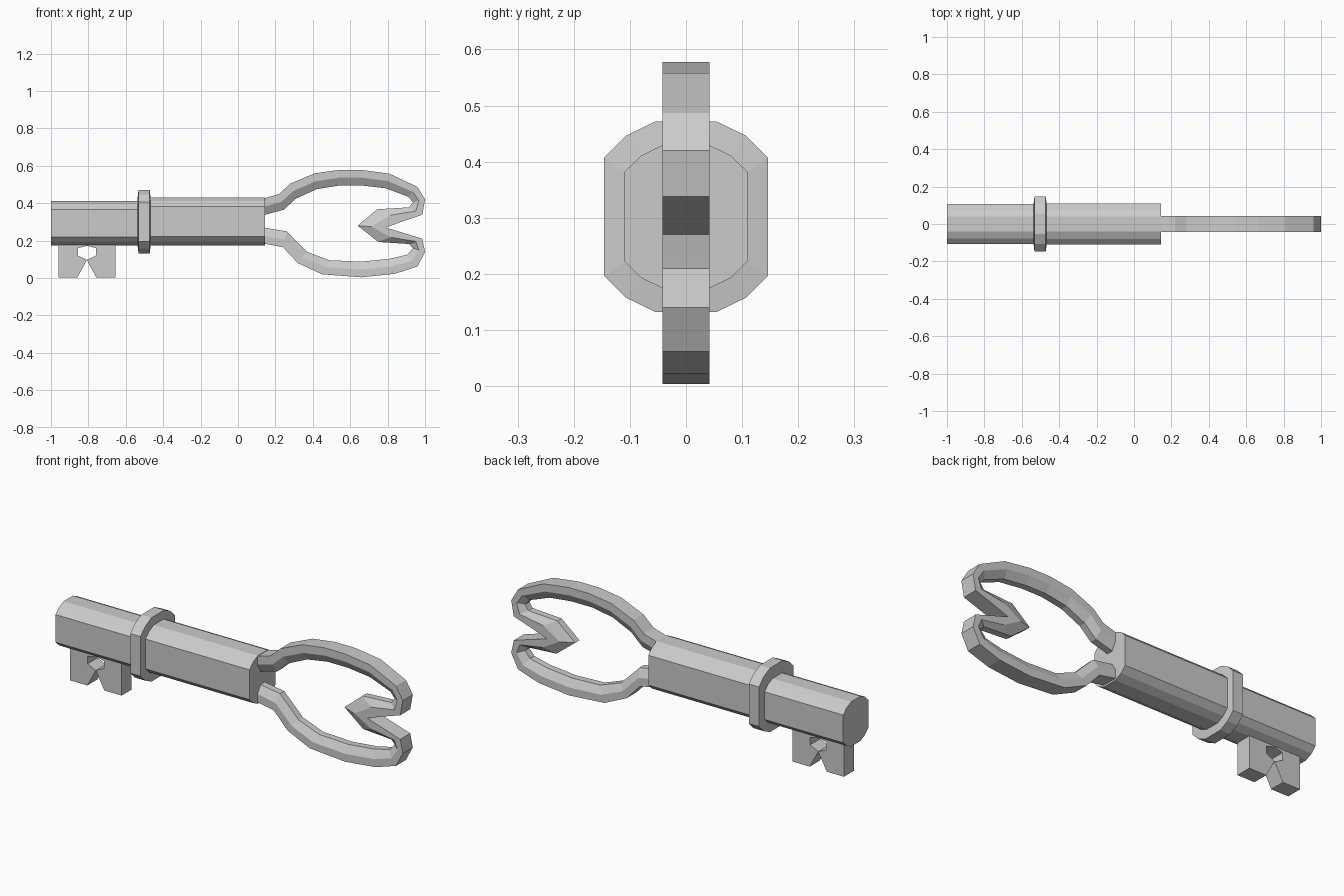
import bpy, bmesh

if "Cube" in bpy.data.objects:
    bpy.data.objects.remove(bpy.data.objects["Cube"])


def make_object(name, verts, faces):
    mesh = bpy.data.meshes.new(name)
    mesh.from_pydata(verts, [], faces)
    bm = bmesh.new()
    bm.from_mesh(mesh)
    bmesh.ops.recalc_face_normals(bm, faces=bm.faces)
    bm.to_mesh(mesh)
    bm.free()
    obj = bpy.data.objects.new(name, mesh)
    bpy.context.collection.objects.link(obj)
    return obj


def loft(name, rings):
    """Bridge equal-sized rings of points and cap both ends."""
    n = len(rings[0])
    verts = [p for ring in rings for p in ring]
    faces = [(r * n + i, r * n + (i + 1) % n, (r + 1) * n + (i + 1) % n, (r + 1) * n + i)
             for r in range(len(rings) - 1) for i in range(n)]
    faces += [tuple(range(n)), tuple(range(len(verts) - n, len(verts)))]
    return make_object(name, verts, faces)


def barrel_ring(x, half_y, half_z, zc):
    """Twelve-sided rounded section with long flat sides."""
    quarter = [(1, 0.62), (0.73, 0.85), (0.37, 1)]
    pts = quarter + [(-a, b) for a, b in reversed(quarter)]
    pts += [(-a, -b) for a, b in pts]
    return [(x, a * half_y, zc + b * half_z) for a, b in pts]


# Shaft: thin tip and thicker grip
loft("shaft_tip", [barrel_ring(x, 0.106, 0.119, 0.294) for x in (-1, -0.5)])
loft("shaft_grip", [barrel_ring(x, 0.110, 0.128, 0.302) for x in (-0.5, 0.145)])

# Collar with slightly tapered ends
loft("collar", [barrel_ring(x, y, z, 0.302) for x, y, z in (
    (-0.537, 0.108, 0.126), (-0.532, 0.146, 0.170),
    (-0.472, 0.146, 0.170), (-0.467, 0.108, 0.126))])

# Bow: one bent band, given as outer and inner (x, z) edges
outer = [(0.12, 0.42), (0.22, 0.45), (0.28, 0.505), (0.41, 0.56), (0.54, 0.578),
         (0.66, 0.578), (0.81, 0.558), (0.96, 0.487), (1.0, 0.42), (0.985, 0.338),
         (0.79, 0.27), (0.985, 0.21), (1.0, 0.14), (0.96, 0.062), (0.84, 0.023),
         (0.66, 0.004), (0.45, 0.02), (0.32, 0.08), (0.24, 0.165), (0.12, 0.188)]
inner = [(0.12, 0.332), (0.245, 0.365), (0.31, 0.425), (0.42, 0.475), (0.54, 0.495),
         (0.66, 0.495), (0.79, 0.48), (0.91, 0.435), (0.935, 0.405), (0.73, 0.37),
         (0.64, 0.28), (0.75, 0.193), (0.935, 0.16), (0.905, 0.125), (0.81, 0.103),
         (0.66, 0.088), (0.49, 0.095), (0.37, 0.14), (0.26, 0.25), (0.12, 0.272)]
# keep the sides of the folds even where the band turns back on itself
inner[9] = (0.915, 0.378)
inner.insert(10, (0.745, 0.368))
outer.insert(10, (0.88, 0.303))
inner[12:13] = [(0.75, 0.193), (0.915, 0.182)]
outer.insert(12, (0.88, 0.243))
W, WI = 0.042, 0.018
rings = []
for (ox, oz), (ix, iz) in zip(outer, inner):
    mx, mz = (ox + ix) / 2, (oz + iz) / 2
    rings.append([(ox, -W, oz), (mx, -W, mz), (ix, -WI, iz),
                  (ix, WI, iz), (mx, W, mz), (ox, W, oz)])
loft("bow", rings)

# Bit: two mirrored teeth enclosing a hole and a notch
CX = -0.808
tooth = [(0.152, 0.22), (0.152, 0.004), (0.05, 0.004), (0.0, 0.097),
         (0.048, 0.12), (0.048, 0.16), (0.0, 0.172), (0.0, 0.22)]
for side, label in ((-1, "left"), (1, "right")):
    loft("bit_tooth_" + label,
         [[(CX + side * x, y, z) for x, z in tooth] for y in (-W, W)])
